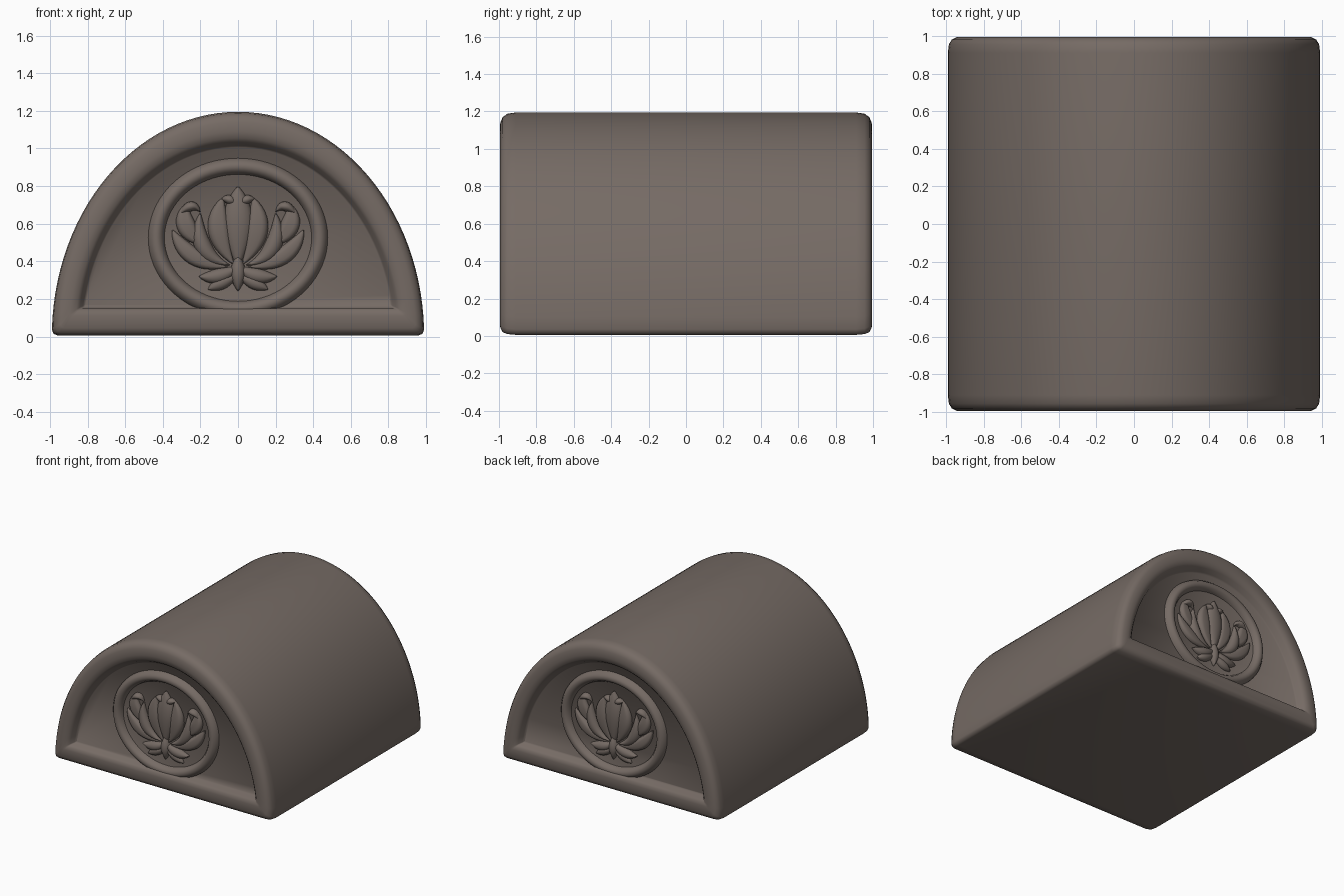
import bpy, bmesh
from math import sin, cos, pi, asin, sqrt
from mathutils import Vector

if "Cube" in bpy.data.objects:
    bpy.data.objects.remove(bpy.data.objects["Cube"])

stone = bpy.data.materials.new("brown grey stone")
stone.diffuse_color = (0.18, 0.147, 0.129, 1)
stone.use_nodes = True
stone.node_tree.nodes["Principled BSDF"].inputs["Base Color"].default_value = stone.diffuse_color


def loft(bm, loops, cyclic=False):
    """Skin a list of equal-length closed loops; cap the ends unless cyclic."""
    rings = [[bm.verts.new(p) for p in lp] for lp in loops]
    n = len(rings[0])
    pairs = list(zip(rings, rings[1:])) + ([(rings[-1], rings[0])] if cyclic else [])
    for a, b in pairs:
        for i in range(n):
            j = (i + 1) % n
            bm.faces.new((a[i], a[j], b[j], b[i]))
    if not cyclic:
        bm.faces.new(rings[0])
        bm.faces.new(rings[-1])


def finish(name, bm, angle=0.9):
    bmesh.ops.recalc_face_normals(bm, faces=bm.faces)
    me = bpy.data.meshes.new(name)
    bm.to_mesh(me)
    bm.free()
    me.materials.append(stone)
    ob = bpy.data.objects.new(name, me)
    bpy.context.collection.objects.link(ob)
    bpy.context.view_layer.objects.active = ob
    ob.select_set(True)
    bpy.ops.object.shade_smooth_by_angle(angle=angle)
    ob.select_set(False)
    return ob


def arch(a, b, z0, y, r=0.03, n=56):
    """Half-ellipse loop standing on z0 with softened bottom corners."""
    t0 = asin((z0 + r) / b)
    pts = [(a * cos(t), y, b * sin(t)) for t in
           (t0 + (pi - 2 * t0) * i / n for i in range(n + 1))]
    x0 = a * sqrt(1 - (z0 / b) ** 2)
    low = [(x0 - 0.3 * r, z0 + 0.3 * r), (x0 - r, z0)]
    left = [(-x, y, z) for x, z in low]
    right = [(x, y, z) for x, z in reversed(low)]
    return pts + left + right


# Vaulted block: rounded ends, rim and sunken arch panel at front and back
FLOOR = 0.925
half = [  # a, b, base z, y distance, corner radius
    (0.825, 1.005, 0.165, FLOOR, 0.006),
    (0.835, 1.015, 0.155, FLOOR + 0.012, 0.008),
    (0.85, 1.035, 0.148, 0.97, 0.008),
    (0.868, 1.055, 0.135, 0.988, 0.01),
    (0.90, 1.09, 0.11, 0.995, 0.015),
    (0.945, 1.14, 0.045, 0.993, 0.02),
    (0.97, 1.17, 0.02, 0.98, 0.03),
    (0.985, 1.188, 0.01, 0.955, 0.03),
    (0.99, 1.195, 0.006, 0.91, 0.03),
]
bm = bmesh.new()
loft(bm, [arch(a, b, z, -y, r) for a, b, z, y, r in half]
     + [arch(a, b, z, y, r) for a, b, z, y, r in reversed(half)])
finish("vaulted_block", bm)


def petal(bm, base, ctrl, tip, width, height, fold=0.0):
    """Pillowed leaf along a quadratic curve, half buried in the panel."""
    p0, p1, p2 = Vector(base), Vector(ctrl), Vector(tip)
    loops = []
    for i in range(15):
        t = 0.01 + 0.98 * i / 14
        c = p0 * (1 - t) ** 2 + p1 * 2 * t * (1 - t) + p2 * t * t
        d = ((p1 - p0) * (1 - t) + (p2 - p1) * t).normalized()
        s = sin(pi * t ** 1.15) ** 0.8
        lp = []
        for k in range(16):
            q = 2 * pi * k / 16
            u = cos(q) * width * s
            v = sin(q) * height * (0.3 + 0.7 * s) * (1 - fold * (1 - abs(cos(q))))
            lp.append((c.x - d.y * u, -FLOOR - v, c.y + d.x * u))
        loops.append(lp)
    loft(bm, loops)


# Left-hand lotus petals: base, control, tip, half width, height, hollow
side_petals = [
    ((-0.02, 0.38), (-0.15, 0.55), (-0.08, 0.74), 0.058, 0.048, 0.25),  # inner
    ((-0.04, 0.38), (-0.24, 0.42), (-0.20, 0.66), 0.045, 0.042, 0.0),   # middle
    ((-0.15, 0.48), (-0.33, 0.56), (-0.27, 0.71), 0.050, 0.040, 0.3),   # outer
    ((-0.20, 0.66), (-0.24, 0.73), (-0.31, 0.65), 0.026, 0.042, 0.0),   # curl
    ((-0.05, 0.37), (-0.27, 0.38), (-0.35, 0.57), 0.045, 0.040, 0.2),   # low side
    ((0.01, 0.38), (-0.08, 0.30), (-0.21, 0.32), 0.040, 0.040, 0.0),    # foot leaf
    ((0.01, 0.33), (-0.08, 0.29), (-0.16, 0.25), 0.035, 0.034, 0.0),    # foot tip
    ((-0.01, 0.69), (-0.03, 0.74), (-0.09, 0.73), 0.025, 0.038, 0.0),   # crown
]

for end, turn in (("front", 0), ("back", pi)):
    # Oval moulding around the flower
    bm = bmesh.new()
    prof = [(-0.045, -0.02), (-0.038, 0.012), (-0.022, 0.038), (0, 0.047),
            (0.022, 0.04), (0.042, 0.014), (0.05, -0.02)]
    loft(bm, [[((0.432 + o) * cos(2 * pi * i / 72), -FLOOR - h,
                0.525 + (0.378 + o) * sin(2 * pi * i / 72)) for i in range(72)]
              for o, h in prof], cyclic=True)
    finish(end + "_oval_ring", bm).rotation_euler.z = turn

    # Lotus relief
    bm = bmesh.new()
    petal(bm, (0, 0.36), (0, 0.6), (0, 0.80), 0.078, 0.045)
    petal(bm, (0, 0.24), (0, 0.32), (0, 0.44), 0.04, 0.045)
    for b, c, t, w, h, f in side_petals:
        for s in (1, -1):
            petal(bm, *[(p[0] * s, p[1]) for p in (b, c, t)], w, h, f)
    finish(end + "_lotus_relief", bm).rotation_euler.z = turn
